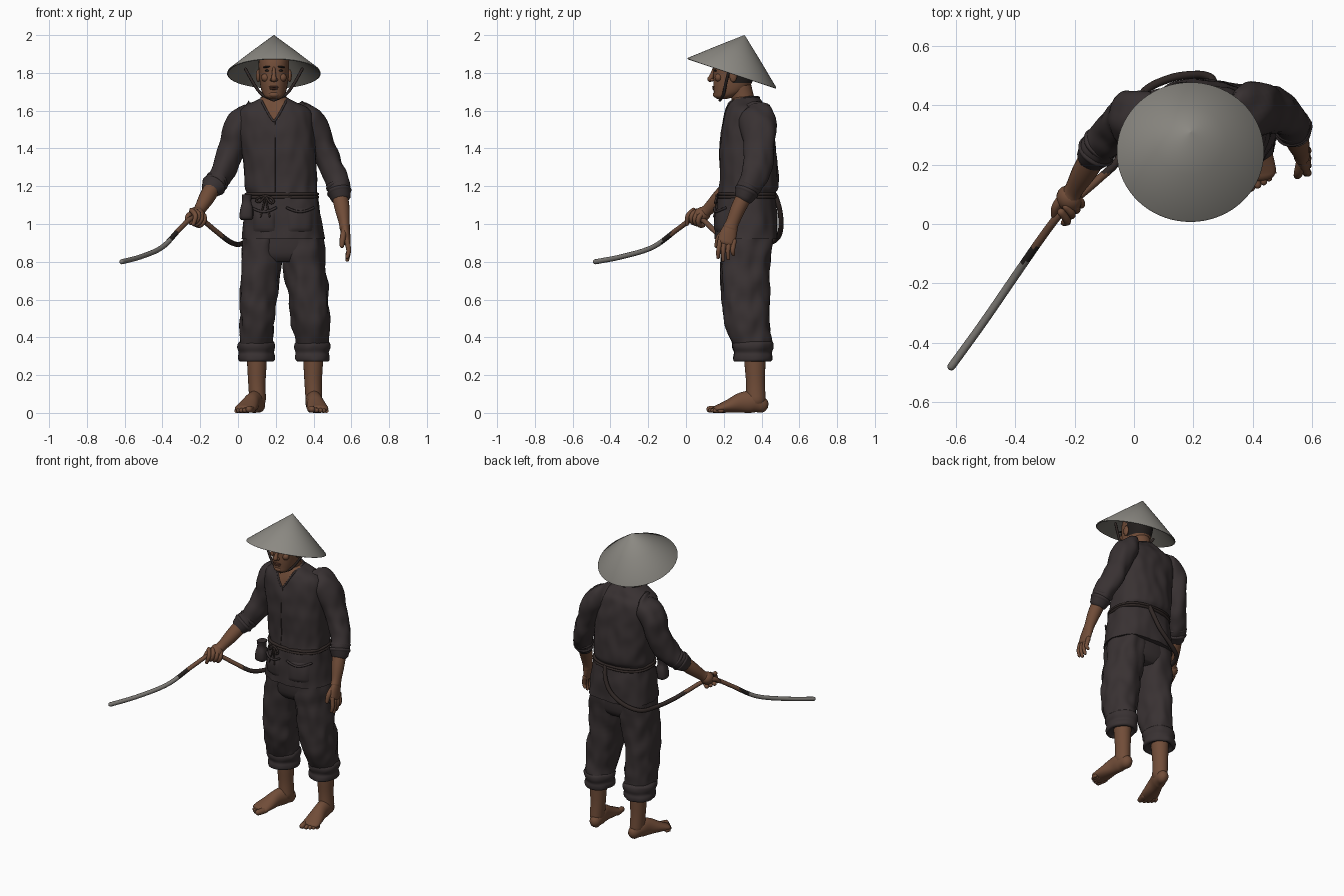
import bpy, bmesh, math
from mathutils import Vector, Matrix, noise
from mathutils.bvhtree import BVHTree

if "Cube" in bpy.data.objects:
    bpy.data.objects.remove(bpy.data.objects["Cube"])

def material(name, r, g, b):
    m = bpy.data.materials.new(name)
    m.diffuse_color = (r, g, b, 1)
    m.use_nodes = True
    m.node_tree.nodes["Principled BSDF"].inputs["Base Color"].default_value = m.diffuse_color
    return m

CLOTH = material("dark cloth", .040, .031, .032)
SKIN = material("skin", .165, .074, .040)
STRAW = material("grey straw", .26, .25, .225)
INNER = material("straw underside", .17, .16, .14)
HAIR = material("black hair", .016, .013, .012)
ROPE = material("dark rope", .030, .021, .019)
GREY = material("hose grey", .19, .18, .165)
BROWN = material("hose brown", .15, .072, .042)
LIP = material("lips", .115, .045, .028)

def make(name, bm, mats, rule=None):
    bmesh.ops.recalc_face_normals(bm, faces=bm.faces[:])
    for f in bm.faces:
        f.material_index = rule(f.calc_center_median()) if rule else f.material_index
    me = bpy.data.meshes.new(name)
    bm.to_mesh(me)
    bm.free()
    for m in mats:
        me.materials.append(m)
    ob = bpy.data.objects.new(name, me)
    bpy.context.collection.objects.link(ob)
    return ob

def spline(pts, k):
    out, n = [], len(pts)
    P = [Vector(p) for p in pts]
    for i in range(n - 1):
        a, b, c, d = P[max(i-1, 0)], P[i], P[i+1], P[min(i+2, n-1)]
        for j in range(k):
            t = j / k
            out.append(.5 * (2*b + (c-a)*t + (2*a-5*b+4*c-d)*t*t + (3*b-a-3*c+d)*t**3))
    return out + [P[-1]]

# sweeps an ellipse along points (x, y, z, radius_a, radius_b); flat keeps sections level
def tube(name, pts, mats, n=16, k=4, flat=False, ref=(1, 0, 0), amp=0, sq=2, rule=None):
    pts = [p if len(p) == 5 else (*p, p[3]) for p in pts]
    path = spline(pts, k)
    C = [Vector(p[:3]) for p in path]
    T = [Vector((0, 0, 1)) if flat else (C[min(i+1, len(C)-1)] - C[max(i-1, 0)]).normalized()
         for i in range(len(C))]
    rings = [(c, t, p[3], p[4]) for c, t, p in zip(C, T, path)]
    if not flat:
        def dome(ring, s):
            c, t, a, b = ring
            h = min(a, b)
            return [(c + t*s*h*math.sin(q), t, a*math.cos(q), b*math.cos(q)) for q in (.5, 1, 1.45)]
        rings = dome(rings[0], -1)[::-1] + rings + dome(rings[-1], 1)
    bm, loops = bmesh.new(), []
    for c, t, a, b in rings:
        r = Vector(ref)
        u = (r - t * t.dot(r)).normalized()
        v = t.cross(u)
        loop = []
        for i in range(n):
            w = 2 * math.pi * i / n
            cs, sn = math.cos(w), math.sin(w)
            d = u*a*math.copysign(abs(cs)**(2/sq), cs) + v*b*math.copysign(abs(sn)**(2/sq), sn)
            p = c + d
            if amp:
                p += d.normalized() * amp * noise.noise(Vector((p.x*17, p.y*17, p.z*11)))
            p.z = max(p.z, 0)
            loop.append(bm.verts.new(p))
        loops.append(loop)
    for A, B in zip(loops, loops[1:]):
        for i in range(n):
            bm.faces.new((A[i], A[(i+1) % n], B[(i+1) % n], B[i]))
    bm.faces.new(loops[0])
    bm.faces.new(loops[-1])
    return make(name, bm, mats, rule)

# level section from extents: z, x range, y range
def sec(z, x0, x1, y0, y1):
    return ((x0+x1)/2, (y0+y1)/2, z, (x1-x0)/2, (y1-y0)/2)

def blob(name, loc, size, mat, rot=(0, 0, 0)):
    bm = bmesh.new()
    bmesh.ops.create_uvsphere(bm, u_segments=16, v_segments=10, radius=1)
    ob = make(name, bm, [mat])
    ob.location, ob.scale, ob.rotation_euler = loc, size, rot
    return ob

# shirt with an open neckline
neck_z = lambda x: 1.545 + .12 * (abs(x - .19) / .07) ** 1.3
shirt = tube("shirt", [sec(*s) for s in (
    (.92, .02, .46, .155, .487), (1.05, .03, .44, .16, .482), (1.14, .045, .422, .172, .470),
    (1.165, .045, .42, .176, .472), (1.20, .035, .42, .178, .487), (1.30, .03, .415, .18, .483),
    (1.40, .02, .41, .18, .475), (1.50, .0, .40, .19, .463), (1.58, .0, .39, .205, .445),
    (1.62, .03, .36, .22, .42), (1.65, .09, .30, .235, .40), (1.675, .135, .245, .255, .375))],
    [CLOTH, SKIN], n=96, k=6, flat=True, amp=.009, sq=2.4,
    rule=lambda c: int(c.y < .32 and c.z > neck_z(c.x)))
bvh = BVHTree.FromPolygons([v.co for v in shirt.data.vertices], [p.vertices[:] for p in shirt.data.polygons])

def front(x, z, out=0):
    hit = bvh.ray_cast(Vector((x, -1, z)), Vector((0, 1, 0)))[0]
    return (x, (hit.y if hit else .28) - out, z)

# collar and front seam
edge = [front(.19 + .07*t, neck_z(.19 + .07*t), 0) for t in (-.9, -.7, -.45, -.2, 0, .2, .45, .7, .9)]
edge = [(.19, .385, 1.67), (.13, .34, 1.672)] + edge + [(.25, .34, 1.672), (.19, .385, 1.67)]
tube("collar", [(*p, .006) for p in edge], [CLOTH], n=8, ref=(0, .3, 1))
tube("front_seam", [(*front(.195, z), .003) for z in (1.54, 1.45, 1.35, 1.25, 1.17)], [ROPE], n=6)

# pockets on the skirt of the shirt
for nm, x0, x1 in (("pocket_a", .075, .20), ("pocket_b", .26, .40)):
    bm, N = bmesh.new(), 10
    grid = [[bm.verts.new(front(x0+(x1-x0)*i/N, .955+.135*j/N,
             -.004 + .018*(math.sin(math.pi*i/N)*math.sin(math.pi*min(j/N+.05, 1)))**.4
             if 0 < i < N and 0 < j < N else -.004)) for j in range(N+1)] for i in range(N+1)]
    for i in range(N):
        for j in range(N):
            bm.faces.new((grid[i][j], grid[i+1][j], grid[i+1][j+1], grid[i][j+1]))
    make(nm, bm, [CLOTH])
    tube(nm + "_flap", [(*front(x0+(x1-x0)*t, 1.085 - .02*math.sin(math.pi*t), .012), .007)
         for t in (0, .25, .5, .75, 1)], [CLOTH], n=8, ref=(0, 0, 1))

# rope belt, bow and pouch
for i, z in enumerate((1.158, 1.142)):
    tube(f"belt_cord_{i}", [sec(z+dz, .045-e, .42+e, .174-e, .472+e)
         for dz, e in ((-.008, .002), (-.004, .009), (.004, .009), (.008, .002))],
         [ROPE], n=64, k=2, flat=True, sq=2.4)
for i, (dx, dz) in enumerate(((-.05, -.025), (.045, -.03))):
    tube(f"bow_loop_{i}", [(*front(.145+dx*a, 1.15+dz*b, .014), .006)
         for a, b in ((0, 0), (.6, .3), (1, 1), (.6, 1.3), (0, 0))], [ROPE], n=8, ref=(0, 1, 0))
    tube(f"bow_end_{i}", [(*front(.145+dx*a, z, .012), .005)
         for a, z in ((0, 1.15), (.2, 1.10), (.5, 1.04))], [ROPE], n=8)
tube("pouch", [sec(1.02, .02, .07, .165, .215), sec(1.035, .008, .08, .15, .225),
     sec(1.08, .012, .08, .15, .225), sec(1.12, .022, .07, .16, .215), sec(1.155, .02, .075, .155, .22)],
     [CLOTH], n=20, flat=True, sq=2.8)

# trousers, rolled cuffs
tube("trouser_seat", [sec(.80, .06, .41, .215, .42), sec(.85, .03, .445, .187, .45),
     sec(1.0, .035, .44, .185, .455)], [CLOTH], n=48, flat=True, sq=2.4)
for nm, rows, c0, c1 in (
        ("leg_a", ((.01, .185), (.01, .19), (.01, .20), (.018, .232), (.03, .24)), -.002, .197),
        ("leg_b", ((.305, .48), (.29, .485), (.265, .477), (.236, .457), (.23, .45)), .30, .49)):
    ys = ((.36, .25, .45), (.46, .212, .442), (.60, .187, .438), (.80, .185, .45), (.95, .185, .455))
    tube("trouser_" + nm, [sec(z, a, b, y0, y1) for (z, y0, y1), (a, b) in zip(ys, rows)],
         [CLOTH], n=48, k=7, flat=True, amp=.016, sq=2.2)
    tube("cuff_" + nm, [sec(z, c0+e, c1-e, .245+e, .46-e) for z, e in (
         (.285, .035), (.272, .02), (.278, .006), (.30, .004), (.32, .008), (.345, .0), (.37, .002), (.385, .02))],
         [CLOTH], n=40, k=3, flat=True, amp=.01)

# shins and feet with toes
for nm, ax, heel, toe in (("a", .10, (.108, .40), (.035, .175)), ("b", .398, (.395, .40), (.423, .165))):
    tube("shin_" + nm, [(ax, .365, .40, .056, .062), (ax, .365, .27, .052, .056),
         (ax, .368, .16, .046, .050), (ax+.004, .37, .07, .044, .052)], [SKIN], n=24)
    h, t = Vector((*heel, 0)), Vector((*toe, 0))
    d = (t - h).normalized()
    side = Vector((-d.y, d.x, 0)) * (1 if nm == "a" else -1)   # toward the other foot
    L = (t - h).length
    tube("foot_" + nm, [(*(h + d*L*s + Vector((0, 0, z))), w, z) for s, w, z in (
         (0, .036, .042), (.2, .044, .058), (.45, .043, .054), (.7, .052, .038), (.92, .057, .025),
         (1, .054, .021))], [SKIN], n=24)
    for i, (off, ln, r) in enumerate(((.036, .035, .019), (.011, .032, .014), (-.011, .024, .013),
                                      (-.03, .014, .012), (-.046, .0, .011))):
        p = t + side*off + Vector((0, 0, r))
        tube(f"toe_{nm}_{i}", [(*(p - d*.02), r), (*(p + d*ln*.6), r), (*(p + d*ln), r*.95)], [SKIN], n=10)

# sleeves, cuffs and forearms
tube("sleeve_a", [(.09, .345, 1.56, .06, .085), (.04, .35, 1.56, .07, .095), (-.005, .355, 1.50, .075, .095),
     (-.03, .35, 1.41, .068, .085), (-.06, .325, 1.32, .066, .078), (-.10, .278, 1.24, .06, .066),
     (-.125, .25, 1.21, .057, .06)], [CLOTH], n=32, k=6, amp=.012)
tube("sleeve_b", [(.30, .36, 1.56, .06, .085), (.36, .37, 1.56, .07, .095), (.415, .383, 1.50, .073, .095),
     (.455, .388, 1.40, .066, .082), (.495, .378, 1.30, .063, .076), (.525, .345, 1.22, .06, .066),
     (.535, .33, 1.185, .058, .062)], [CLOTH], n=32, k=6, amp=.012)
for nm, p, q in (("a", (-.10, .28, 1.24), (-.138, .232, 1.19)), ("b", (.526, .343, 1.215), (.54, .315, 1.155))):
    p, q = Vector(p), Vector(q)
    for i in range(2):
        c = p.lerp(q, .25 + .5*i)
        e = (q - p).normalized() * .012
        tube(f"sleeve_cuff_{nm}_{i}", [(*(c - e), .058), (*c, .065), (*(c + e), .058)], [CLOTH], n=24, amp=.006)
tube("forearm_a", [(-.12, .255, 1.22, .045), (-.165, .18, 1.14, .042), (-.20, .12, 1.08, .032),
     (-.212, .10, 1.062, .034)], [SKIN], n=20)
tube("forearm_b", [(.53, .335, 1.20, .044), (.55, .28, 1.09, .040), (.562, .247, 1.01, .029, .035),
     (.565, .235, .98, .028, .04)], [SKIN], n=20)

# hanging hand
tube("palm_b", [(.563, .245, 1.0, .026, .033), (.57, .225, .95, .024, .045), (.577, .213, .905, .02, .046)], [SKIN], n=20)
for i in range(4):
    y, tip = .176 + .025*i, (.815, .80, .808, .83)[i]
    tube(f"finger_b_{i}", [(.577, y+.004, .91, .014), (.586, y-.004, .86, .0125), (.578, y-.006+.002*i, tip+.01, .010)], [SKIN], n=10)
tube("thumb_b", [(.565, .215, .97, .018), (.555, .175, .93, .016), (.55, .162, .885, .012)], [SKIN], n=10)

# hand gripping the hose
blob("palm_a", (-.218, .085, 1.05), (.042, .048, .04), SKIN, (.4, 0, .6))
grip, along, across = Vector((-.225, .062, 1.033)), Vector((-.64, -.72, .27)), Vector((-.75, .66, 0))
up = along.cross(across)
up = up if up.z > 0 else -up
for i in range(4):
    c = grip + along * (.04 - .025*i)
    tube(f"finger_a_{i}", [(*(c + .033*(across*math.cos(w) + up*math.sin(w))), .0135)
         for w in (1.6, 2.5, 3.4, 4.3, 5.1)] if i else
         [(*c + up*.03, .0135), (*(c - across*.035), .013), (*(c - across*.03 - up*.045), .011)],
         [SKIN], n=10, ref=tuple(along))
tube("thumb_a", [(-.235, .095, 1.055, .017), (-.262, .06, 1.045, .015), (-.268, .03, 1.02, .012)], [SKIN], n=10)

# hose from the back of the belt, through the hand, to the tip
tube("hose", [(*p, .0135) for p in (
    (-.615, -.48, .80), (-.51, -.335, .828), (-.40, -.175, .878), (-.31, -.045, .972), (-.245, .04, 1.03),
    (-.19, .09, 1.02), (-.12, .15, .965), (-.05, .22, .91), (-.005, .33, .892), (.03, .44, .90),
    (.12, .49, .935), (.21, .503, 1.0), (.255, .495, 1.08), (.27, .475, 1.145))],
    [GREY, HAIR, BROWN, ROPE], n=12, k=10, ref=(.1, .1, 1),
    rule=lambda c: 0 if c.y < -.13 else 1 if c.y < -.08 else 2 if c.y < .17 else 3)

# head and neck
tube("neck", [(.19, .325, 1.57, .066), (.19, .305, 1.65, .060), (.19, .285, 1.73, .060)], [SKIN], n=24)
tube("head", [sec(z, .19-w, .19+w, a, b) for z, a, b, w in (
    (1.662, .165, .215, .028), (1.675, .149, .26, .05), (1.70, .147, .31, .064), (1.74, .145, .345, .073),
    (1.79, .146, .365, .078), (1.84, .146, .372, .081), (1.88, .158, .368, .077), (1.91, .19, .345, .06),
    (1.925, .235, .305, .03))], [SKIN, HAIR], n=48, k=6, flat=True, sq=2.2,
    rule=lambda c: int(c.z > 1.885 or (c.z > 1.745 and c.y > .25)))
tube("nose", [(.19, .150, 1.825, .008), (.19, .138, 1.79, .011), (.19, .128, 1.767, .015)], [SKIN], n=12)
blob("upper_lip", (.19, .147, 1.726), (.026, .009, .005), LIP)
blob("lower_lip", (.19, .148, 1.716), (.022, .009, .006), LIP)
blob("chin", (.19, .158, 1.685), (.028, .016, .016), SKIN)
for s in (-1, 1):
    tag = "a" if s < 0 else "b"
    blob("ear_" + tag, (.19 + s*.083, .25, 1.785), (.012, .02, .034), SKIN)
    blob("eye_" + tag, (.19 + s*.034, .157, 1.812), (.014, .008, .006), HAIR)
    blob("brow_" + tag, (.19 + s*.036, .155, 1.832), (.023, .010, .005), HAIR, (0, s*.12, 0))
    blob("cheek_" + tag, (.19 + s*.045, .172, 1.775), (.022, .02, .022), SKIN)
    blob("nostril_" + tag, (.19 + s*.013, .138, 1.763), (.009, .011, .008), SKIN)
    # chin strap of the hat
    tube("strap_" + tag, [(.19 + s*x, y, z, .008) for x, y, z in (
        (.15, .23, 1.82), (.105, .21, 1.74), (.062, .198, 1.685), (.0, .18, 1.656))], [ROPE], n=8, ref=(0, 1, 0))

# conical straw hat
bm, n = bmesh.new(), 72
loops = [[bm.verts.new((r*math.cos(2*math.pi*i/n), r*math.sin(2*math.pi*i/n), z)) for i in range(n)]
         for r, z in ((.002, .211), (.12, .112), (.245, .004), (.248, -.003), (.243, -.005), (.12, .10), (.002, .198))]
for j, (A, B) in enumerate(zip(loops, loops[1:])):
    for i in range(n):
        bm.faces.new((A[i], A[(i+1) % n], B[(i+1) % n], B[i])).material_index = int(j > 3)
bm.faces.new(loops[0])
bm.faces.new(loops[-1]).material_index = 1
hat = make("straw_hat", bm, [STRAW, INNER])
hat.matrix_world = Matrix.Translation((.19, .243, 1.799)) @ Matrix.Rotation(math.radians(-18.5), 4, 'X')

# smooth shading with sharp folds kept
for ob in bpy.data.objects:
    ob.select_set(True)
bpy.context.view_layer.objects.active = hat
bpy.ops.object.shade_smooth_by_angle(angle=math.radians(50))
